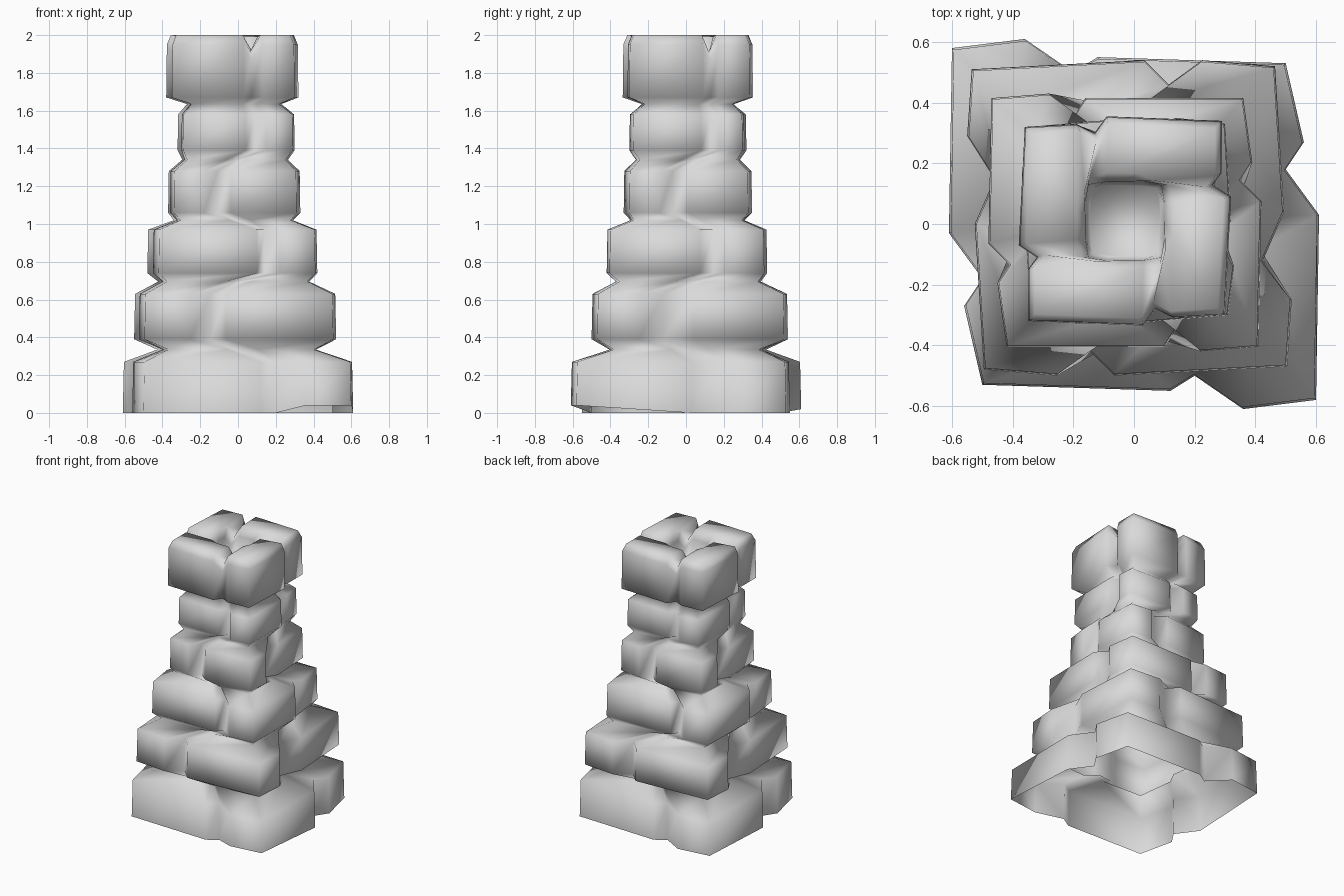
import bpy
import bmesh

cube = bpy.data.objects.get("Cube")
if cube:
    bpy.data.objects.remove(cube, do_unlink=True)

# One flat stone colour
stone = bpy.data.materials.new("grey_stone")
stone.use_nodes = True
stone.diffuse_color = (0.7, 0.7, 0.7, 1)
bsdf = stone.node_tree.nodes["Principled BSDF"]
bsdf.inputs["Base Color"].default_value = stone.diffuse_color
bsdf.inputs["Roughness"].default_value = 0.8

# Courses of bricks: lower edge z, upper edge z, centre, half outline.
# Each outline side runs: corner, brick end, joint, next brick end.
COURSES = [
    (0.0, 0.27, (0, 0),
     [(-.5, -.53), (.12, -.55), (.2, -.5), (.36, -.61),
      (.6, -.58), (.61, .03), (.5, .18), (.56, .27)]),
    (0.39, 0.63, (-.015, .02),
     [(-.48, -.5), (-.24, -.52), (-.13, -.44), (-.05, -.52),
      (.52, -.49), (.535, -.27), (.44, -.14), (.51, .02)]),
    (0.74, 0.97, (-.03, .005),
     [(-.39, -.41), (.13, -.41), (.17, -.35), (.25, -.425),
      (.44, -.41), (.45, .07), (.38, .14), (.42, .2)]),
    (1.06, 1.28, (-.02, .01),
     [(-.32, -.32), (-.16, -.34), (-.09, -.28), (-.02, -.34),
      (.33, -.31), (.35, -.15), (.29, -.08), (.34, 0)]),
    (1.39, 1.58, (-.01, .01),
     [(-.28, -.29), (.05, -.3), (.1, -.25), (.16, -.31),
      (.3, -.29), (.31, .07), (.25, .12), (.29, .17)]),
    (1.67, 1.95, (-.03, .01),
     [(-.32, -.33), (.06, -.345), (.1, -.29), (.16, -.32),
      (.33, -.31), (.35, .08), (.29, .12), (.32, .16)]),
]
# Narrow waists between courses: z, half width
WAISTS = [(.335, .42), (.695, .4), (1.02, .315), (1.34, .28), (1.635, .25)]
# One side of the hollow in the top, turned four times
HOLLOW = [(0, -.13), (.06, -.13), (.12, -.12), (.13, -.06)]


def outline(half):
    """Complete a half outline by turning it half way round."""
    return half + [(-x, -y) for x, y in half]


def ring(points, z, centre=(0, 0), scale=1.0, joint_drop=0.0):
    """Ring of positions; every joint point can dip below z."""
    return [(centre[0] + x * scale, centre[1] + y * scale,
             z - (joint_drop if i % 4 == 2 else 0))
            for i, (x, y) in enumerate(points)]


def blend(a, b, t):
    return [tuple(p + (q - p) * t for p, q in zip(u, v)) for u, v in zip(a, b)]


# Walls: two rings for each course, one pinched ring at each waist
rings = []
for n, (low, high, centre, half) in enumerate(COURSES):
    points = outline(half)
    last = n == len(COURSES) - 1
    rings.append(ring(points, low, centre))
    rings.append(ring(points, high, centre, 0.99, 0.08 if last else 0))
    if not last:
        z, width = WAISTS[n]
        mixed = blend(points, outline(COURSES[n + 1][3]), 0.5)
        size = max(abs(x) for x, y in mixed)
        rings.append(ring(mixed, z, blend([centre], [COURSES[n + 1][2]], 0.5)[0],
                          width / size))

# Slightly lifted bottom edge under the protruding corner bricks
for first, lift in ((3, 0.04), (11, 0.02)):
    for i in (first, first + 1):
        x, y, z = rings[0][i]
        rings[0][i] = (x, y, z + lift)

# Rounded brick tops, then down into the hollow
hole = []
side = HOLLOW
for _ in range(4):
    hole += side
    side = [(-y, x) for x, y in side]
rings.append(ring(points, 2.0, centre, 0.93, 0.09))
rim = ring(hole, 1.93, centre, 1.0, 0.08)
crest = ring(hole, 1.99, centre, 1.0, 0.1)
rings.append(blend(rings[-1], crest, 0.85))
rings.append(rim)
rings.append(ring(hole, 1.74, centre, 0.9))

# Skin the rings; the underside stays open
bm = bmesh.new()
loops = [[bm.verts.new(p) for p in r] for r in rings]
for a, b in zip(loops, loops[1:]):
    for i in range(len(a)):
        j = (i + 1) % len(a)
        bm.faces.new((a[i], a[j], b[j], b[i]))
bm.faces.new(loops[-1])
for face in bm.faces:
    face.smooth = True
mesh = bpy.data.meshes.new("stone_tower")
bm.to_mesh(mesh)
bm.free()
mesh.materials.append(stone)
tower = bpy.data.objects.new("stone_tower", mesh)
bpy.context.collection.objects.link(tower)
